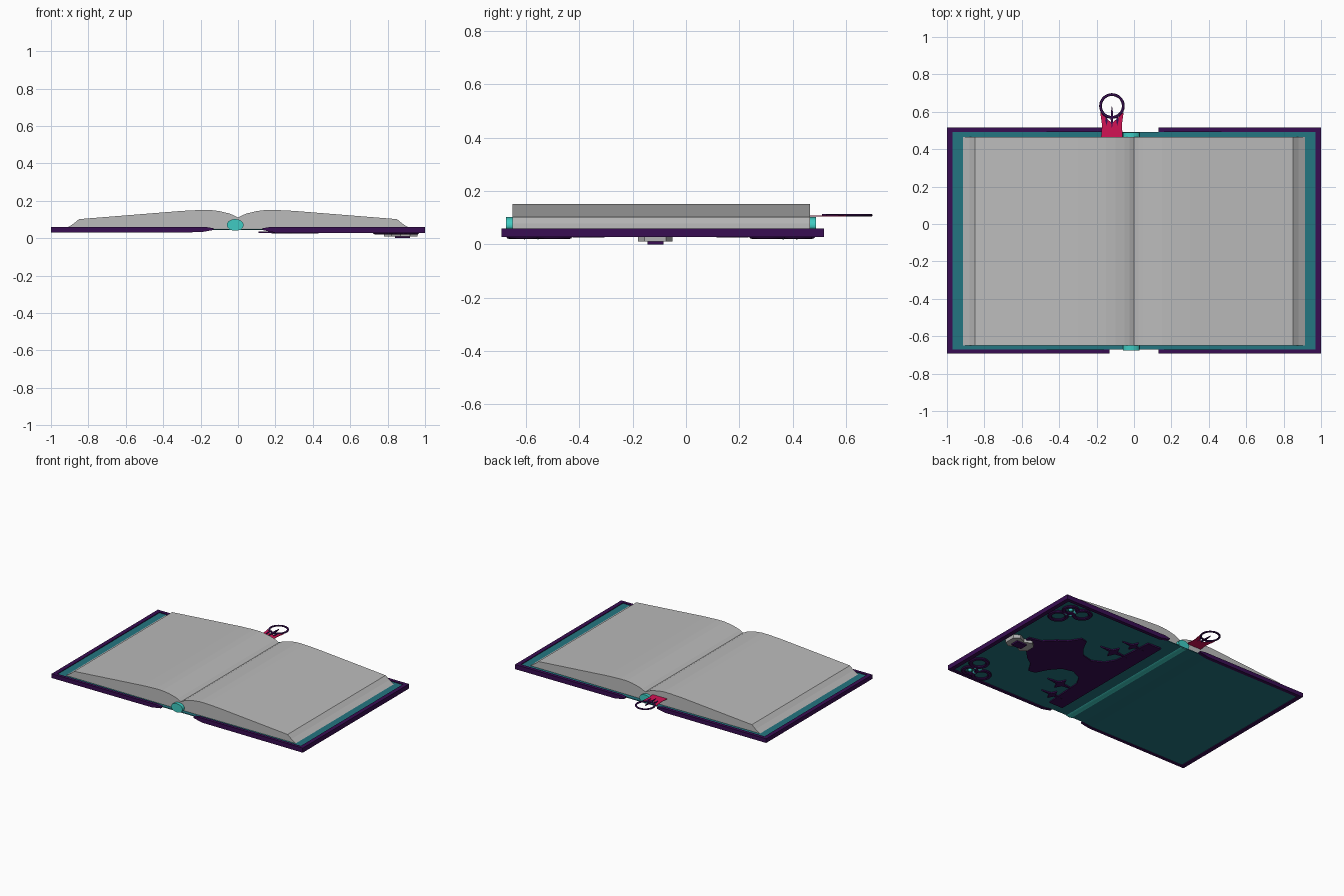
import bpy, bmesh, math
from mathutils import Vector

if "Cube" in bpy.data.objects:
    bpy.data.objects.remove(bpy.data.objects["Cube"])


def material(name, rgb):
    m = bpy.data.materials.new(name)
    m.diffuse_color = (*rgb, 1)
    m.use_nodes = True
    m.node_tree.nodes["Principled BSDF"].inputs["Base Color"].default_value = m.diffuse_color
    return m


PURPLE = material("dark purple", (0.04, 0.004, 0.085))
TEAL = material("deep teal", (0.017, 0.18, 0.22))
AQUA = material("light aqua", (0.05, 0.6, 0.54))
PAPER = material("paper grey", (0.5, 0.5, 0.5))
RED = material("ribbon red", (0.65, 0.006, 0.09))
SILVER = material("clasp grey", (0.45, 0.45, 0.45))


def prism(name, pts, lo, hi, mat, axis="z"):
    """Extrude a flat outline: (x, y) along z, or (x, z) along y."""
    bm = bmesh.new()
    put = (lambda a, b: (a, b, lo)) if axis == "z" else (lambda a, b: (a, lo, b))
    face = bm.faces.new([bm.verts.new(put(a, b)) for a, b in pts])
    ext = bmesh.ops.extrude_face_region(bm, geom=[face])
    step = Vector((0, 0, hi - lo)) if axis == "z" else Vector((0, hi - lo, 0))
    bmesh.ops.translate(bm, vec=step,
                        verts=[v for v in ext["geom"] if isinstance(v, bmesh.types.BMVert)])
    bmesh.ops.recalc_face_normals(bm, faces=bm.faces)
    me = bpy.data.meshes.new(name)
    bm.to_mesh(me)
    bm.free()
    ob = bpy.data.objects.new(name, me)
    me.materials.append(mat)
    bpy.context.collection.objects.link(ob)
    return ob


def box(name, x0, x1, y0, y1, z0, z1, mat):
    return prism(name, [(x0, y0), (x1, y0), (x1, y1), (x0, y1)], z0, z1, mat)


def ring(name, loc, major, minor, mat, flat=0.7):
    bpy.ops.mesh.primitive_torus_add(major_segments=28, minor_segments=8, location=loc,
                                     major_radius=major, minor_radius=minor)
    ob = bpy.context.object
    ob.name = name
    ob.scale.z = flat
    ob.data.materials.append(mat)
    bpy.ops.object.shade_smooth_by_angle()
    return ob


def star(name, x, y, rx, ry, lo, hi, mat):
    pts = []
    for i in range(8):
        r = 1 if i % 2 == 0 else 0.3
        a = i * math.pi / 4
        pts.append((x + rx * r * math.cos(a), y + ry * r * math.sin(a)))
    return prism(name, pts, lo, hi, mat)


# Covers: teal board with a raised purple rim on three sides
for side, s in (("left", -1), ("right", 1)):
    b = 0.03 if s < 0 else 0.027
    prism(side + "_board", [(s * x, z) for x, z in
          [(0.98, 0.035), (0.2, 0.035), (0.13, 0.045), (0.13, 0.05), (0.98, 0.055)]],
          -0.675, 0.497, TEAL, "y")
    rail = [(s * x, z) for x, z in
            [(1, b), (0.2, b + 0.002), (0.13, 0.044), (0.13, 0.053), (0.17, 0.06), (1, 0.06)]]
    prism(side + "_rim_front", rail, -0.692, -0.67, PURPLE, "y")
    prism(side + "_rim_back", rail, 0.492, 0.517, PURPLE, "y")
    box(side + "_rim_edge", min(s, s * 0.97), max(s, s * 0.97), -0.691, 0.516, b, 0.06, PURPLE)

# Spine plate and rounded binding roll
box("spine", -0.135, 0.135, -0.672, 0.492, 0.045, 0.05, TEAL)
roll = [(-0.015 + 0.045 * math.cos(a), 0.071 + 0.031 * math.sin(a))
        for a in [i * math.tau / 28 for i in range(28)]]
prism("binding_roll", roll, -0.675, 0.488, AQUA, "y")

# Two page blocks sharing the centre valley
half = [(0, 0.11), (0.025, 0.124), (0.05, 0.133), (0.1, 0.145), (0.15, 0.151), (0.2, 0.151),
        (0.3, 0.146), (0.5, 0.13), (0.7, 0.114), (0.85, 0.102), (0.88, 0.077), (0.915, 0.055)]
for side, s in (("left", -1), ("right", 1)):
    prism(side + "_pages", [(s * x, z) for x, z in half] + [(0, 0.052)],
          -0.65, 0.465, PAPER, "y")

# Swallow-tailed ribbon with ring and blade charm
RX = -0.118
tail = [(-0.058, 0.46), (0.058, 0.46), (0.053, 0.53), (0.063, 0.6), (0.03, 0.565), (0, 0.54),
        (-0.03, 0.565), (-0.063, 0.6), (-0.053, 0.53)]
prism("ribbon", [(RX + x, y) for x, y in tail], 0.105, 0.108, RED)
ring("charm_ring", (RX, 0.631, 0.109), 0.061, 0.0075, PURPLE)
prism("charm_blade", [(RX + x, y) for x, y in
      [(0, 0.51), (0.007, 0.56), (0.005, 0.6), (0, 0.635), (-0.005, 0.6), (-0.007, 0.56)]],
      0.105, 0.113, PURPLE)
for s in (-1, 1):
    prism("charm_prong", [(RX + s * x, y) for x, y in
          [(0.028, 0.525), (0.036, 0.555), (0.03, 0.59), (0.023, 0.555)]], 0.105, 0.112, PURPLE)

# Relief on the outside of the right cover: base band with flaring stem
CY = -0.095
stem = [(0.11, 0.5), (0.22, 0.5), (0.24, 0.2), (0.28, 0.13), (0.36, 0.09), (0.44, 0.11),
        (0.5, 0.18), (0.54, 0.26), (0.59, 0.27), (0.64, 0.19), (0.7, 0.15), (0.77, 0.08),
        (0.86, 0.06)]
prism("cover_relief", [(x, CY + w) for x, w in stem] + [(x, CY - w) for x, w in stem[::-1]],
      0.027, 0.037, PURPLE)
for s in (-1, 1):
    star("relief_star", 0.32, CY + s * 0.27, 0.11, 0.06, 0.026, 0.036, PURPLE)
    star("relief_star_small", 0.27, CY + s * 0.41, 0.09, 0.05, 0.026, 0.036, PURPLE)

# Curled corner ornaments with aqua beads
for s in (-1, 1):
    cy = CY + s * 0.53
    for x, d, r in ((0.885, 0.02, 0.045), (0.9, 0.13, 0.055), (0.79, 0.02, 0.055)):
        ring("corner_curl", (x, cy - s * d, 0.028), r, 0.014, PURPLE, 0.6)
    for x, d in ((0.885, 0.02), (0.845, 0.02), (0.885, 0.07), (0.845, 0.07)):
        bpy.ops.mesh.primitive_uv_sphere_add(segments=12, ring_count=8, radius=0.015,
                                             location=(x, cy - s * d, 0.029))
        ob = bpy.context.object
        ob.name = "corner_bead"
        ob.scale.z = 0.7
        ob.data.materials.append(AQUA)
        bpy.ops.object.shade_smooth_by_angle()

# Clasp: grey flared plate with a purple stud
clasp = [(0.78, 0.03), (0.82, 0.065), (0.87, 0.04), (0.92, 0.065), (0.96, 0.04)]
prism("clasp_plate", [(x, CY - 0.02 + w) for x, w in clasp]
      + [(x, CY - 0.02 - w) for x, w in clasp[::-1]], 0.01, 0.036, SILVER)
box("clasp_stud", 0.84, 0.92, -0.145, -0.085, 0, 0.012, PURPLE)
